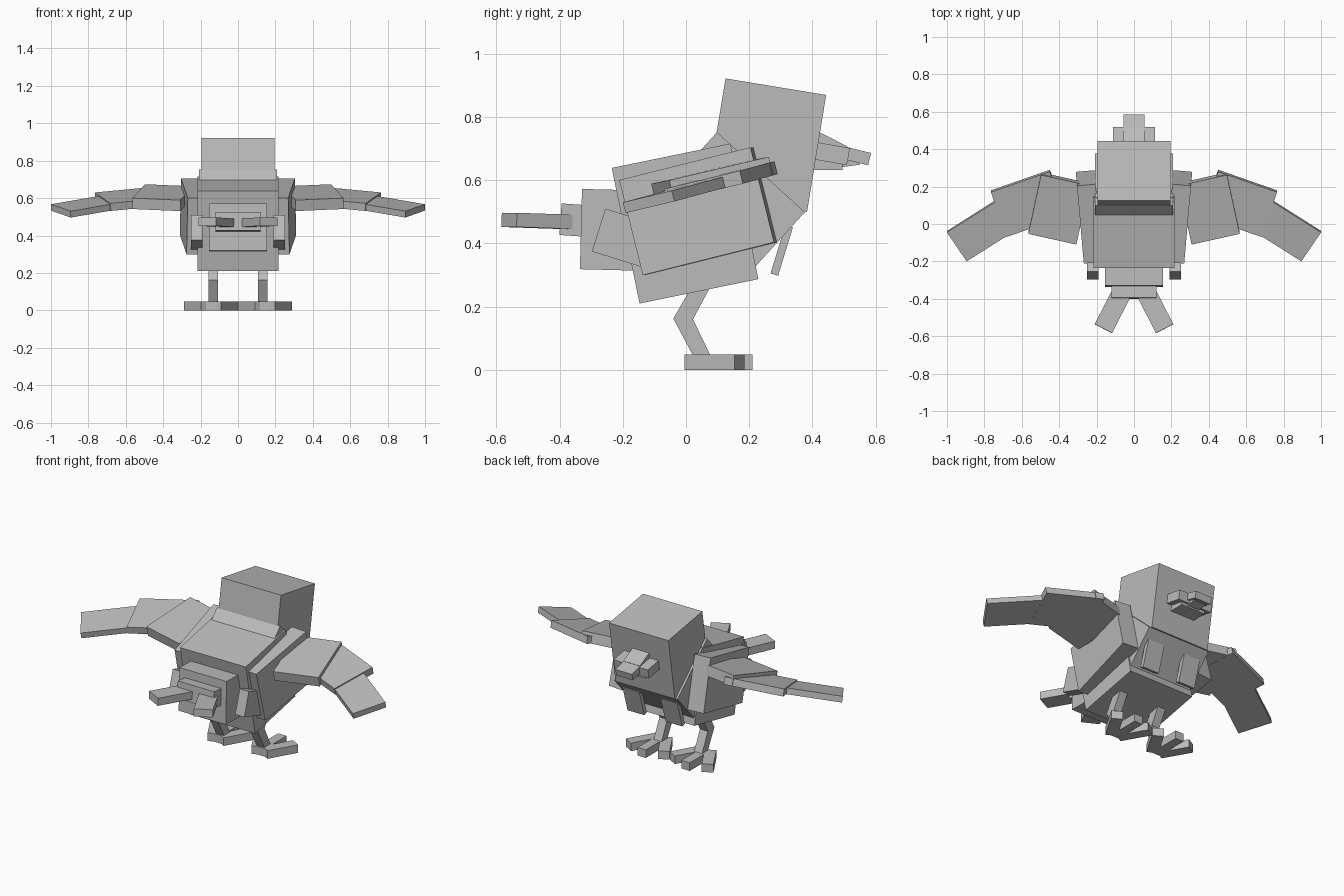
import bpy, bmesh
from math import radians
from mathutils import Matrix, Vector, Euler

old = bpy.data.objects.get("Cube")
if old:
    bpy.data.objects.remove(old, do_unlink=True)

grey = bpy.data.materials.new("plain_grey")
grey.use_nodes = True
COLOUR = (0.5, 0.5, 0.5, 1)
grey.diffuse_color = COLOUR
grey.node_tree.nodes["Principled BSDF"].inputs["Base Color"].default_value = COLOUR


def finish(name, bm):
    bmesh.ops.recalc_face_normals(bm, faces=bm.faces)
    mesh = bpy.data.meshes.new(name)
    bm.to_mesh(mesh)
    bm.free()
    mesh.materials.append(grey)
    bpy.context.collection.objects.link(bpy.data.objects.new(name, mesh))


def cuboid(name, matrix, pair=False):
    """Unit cube under a matrix; a pair adds the mirrored twin."""
    for side, sign in (("left", 1), ("right", -1)) if pair else (("", 1),):
        bm = bmesh.new()
        bmesh.ops.create_cube(bm, size=1, matrix=Matrix.Diagonal((sign, 1, 1, 1)) @ matrix)
        finish(f"{side}_{name}" if side else name, bm)


def block(name, centre, size, pitch=0, yaw=0, pair=False):
    turn = Euler((radians(pitch), 0, radians(yaw))).to_matrix().to_4x4()
    cuboid(name, Matrix.Translation(centre) @ turn @ Matrix.Diagonal((*size, 1)), pair)


def slab(name, inner, outer, chord, thick):
    """Mirrored slab from its top leading edge, chord vector and thickness."""
    inner, outer, chord = Vector(inner), Vector(outer), Vector(chord)
    span = outer - inner
    down = span.cross(chord).normalized() * thick
    if down.z > 0:
        down.negate()
    m = Matrix((span, chord, down)).transposed().to_4x4()
    m.translation = inner + (span + chord + down) / 2
    cuboid(name, m, True)


def prism(name, profile, x, width):
    """Mirrored side profile extruded across the width."""
    for side, sign in (("left", 1), ("right", -1)):
        bm = bmesh.new()
        face = bm.faces.new([bm.verts.new((sign * x - width / 2, y, z)) for y, z in profile])
        new = bmesh.ops.extrude_face_region(bm, geom=[face])["geom"]
        bmesh.ops.translate(bm, vec=(width, 0, 0),
                            verts=[v for v in new if isinstance(v, bmesh.types.BMVert)])
        finish(f"{side}_{name}", bm)


# Head, neck and body
block("head", (0, 0.254, 0.711), (0.39, 0.323, 0.375), -9.3)
block("neck", (0, 0.143, 0.522), (0.415, 0.376, 0.28), -42.3)
block("body", (0, -0.003, 0.463), (0.432, 0.384, 0.438), 11.6)

# Beak
block("beak_base", (0, 0.445, 0.687), (0.226, 0.14, 0.055), -10)
block("beak_ridge", (0, 0.45, 0.71), (0.11, 0.11, 0.05), -27)
block("beak_tip", (0, 0.484, 0.691), (0.11, 0.2, 0.04), -14)
block("lower_beak", (0, 0.44, 0.65), (0.16, 0.11, 0.035))
block("lower_beak_tip", (0, 0.5, 0.655), (0.08, 0.1, 0.025), 8)

# Shoulders and the small feather plates around them
block("shoulder", (0.24, 0.038, 0.502), (0.1, 0.43, 0.31), 14, -5, True)
block("rear_feather", (0.22, -0.181, 0.4125), (0.06, 0.2, 0.142), -17.4, 0, True)
block("breast_feather", (0.125, 0.303, 0.378), (0.11, 0.025, 0.16), -17, 0, True)

# Spread wings
slab("inner_wing", (0.24, 0.205, 0.663), (0.497, 0.262, 0.674), (0.068, -0.315, -0.074), 0.06)
slab("middle_wing", (0.45, 0.28, 0.66), (0.765, 0.17, 0.63), (-0.082, -0.24, -0.058), 0.042)
slab("outer_wing", (0.72, 0.132, 0.615), (1.0, -0.045, 0.567), (-0.105, -0.155, -0.037), 0.035)

# Tail
block("rump", (0, -0.2, 0.442), (0.31, 0.265, 0.254), -1.5)
block("tail_base", (0, -0.33, 0.472), (0.24, 0.135, 0.1), -4)
slab("tail_feather", (0.105, -0.33, 0.49), (0.21, -0.535, 0.497), (-0.093, -0.048, 0), 0.045)

# Legs and three-toed feet
prism("leg", [(0.05, 0.32), (-0.04, 0.162), (0.025, 0.04), (0.08, 0.04),
              (0.022, 0.16), (0.108, 0.32)], 0.133, 0.052)
for toe, x, yaw, y, length in (("outer_toe", 0.2145, -30, 0.09, 0.182),
                               ("inner_toe", 0.0735, 30, 0.09, 0.182),
                               ("middle_toe", 0.144, 0, 0.11, 0.2)):
    block(toe, (x, y, 0.024), (0.064 if yaw else 0.055, length, 0.048), 0, yaw, True)
